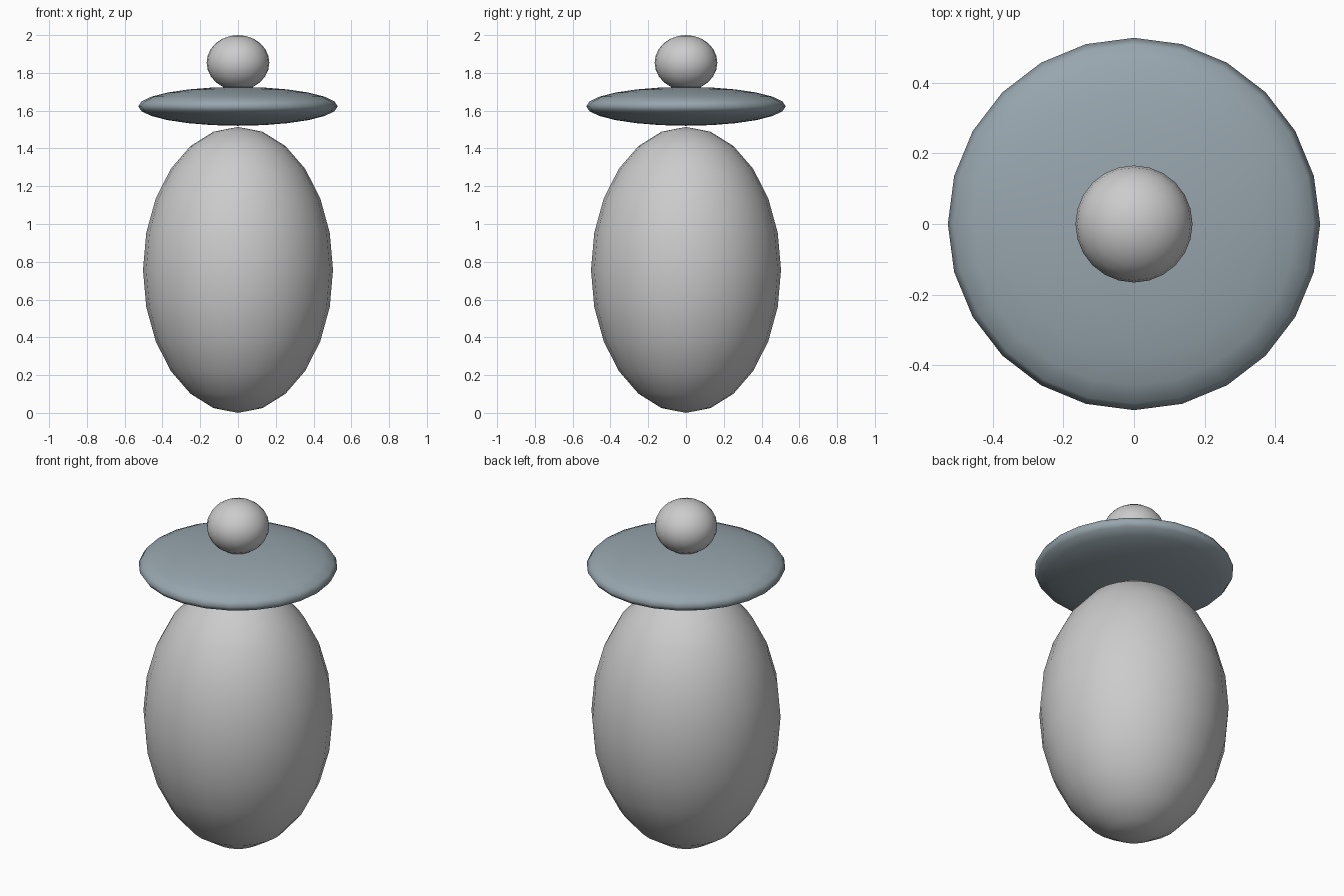
import bpy

if "Cube" in bpy.data.objects:
    bpy.data.objects.remove(bpy.data.objects["Cube"])


def ellipsoid(name, radius, half_height, z, color=None):
    bpy.ops.mesh.primitive_uv_sphere_add(segments=24, ring_count=12, radius=1, location=(0, 0, z))
    ob = bpy.context.object
    ob.name = name
    ob.scale = (radius, radius, half_height)
    bpy.ops.object.transform_apply(location=False, rotation=False, scale=True)
    bpy.ops.object.shade_smooth()
    if color:
        mat = bpy.data.materials.new(name + "_material")
        mat.diffuse_color = color
        mat.use_nodes = True
        mat.node_tree.nodes["Principled BSDF"].inputs["Base Color"].default_value = mat.diffuse_color
        ob.data.materials.append(mat)
    return ob


# Egg-shaped body
ellipsoid("body", 0.503, 0.757, 0.757)
# Flattened disc resting on the body
ellipsoid("disc", 0.528, 0.103, 1.623, (0.31, 0.38, 0.42, 1))
# Small ball on top
ellipsoid("top_ball", 0.166, 0.146, 1.854)
